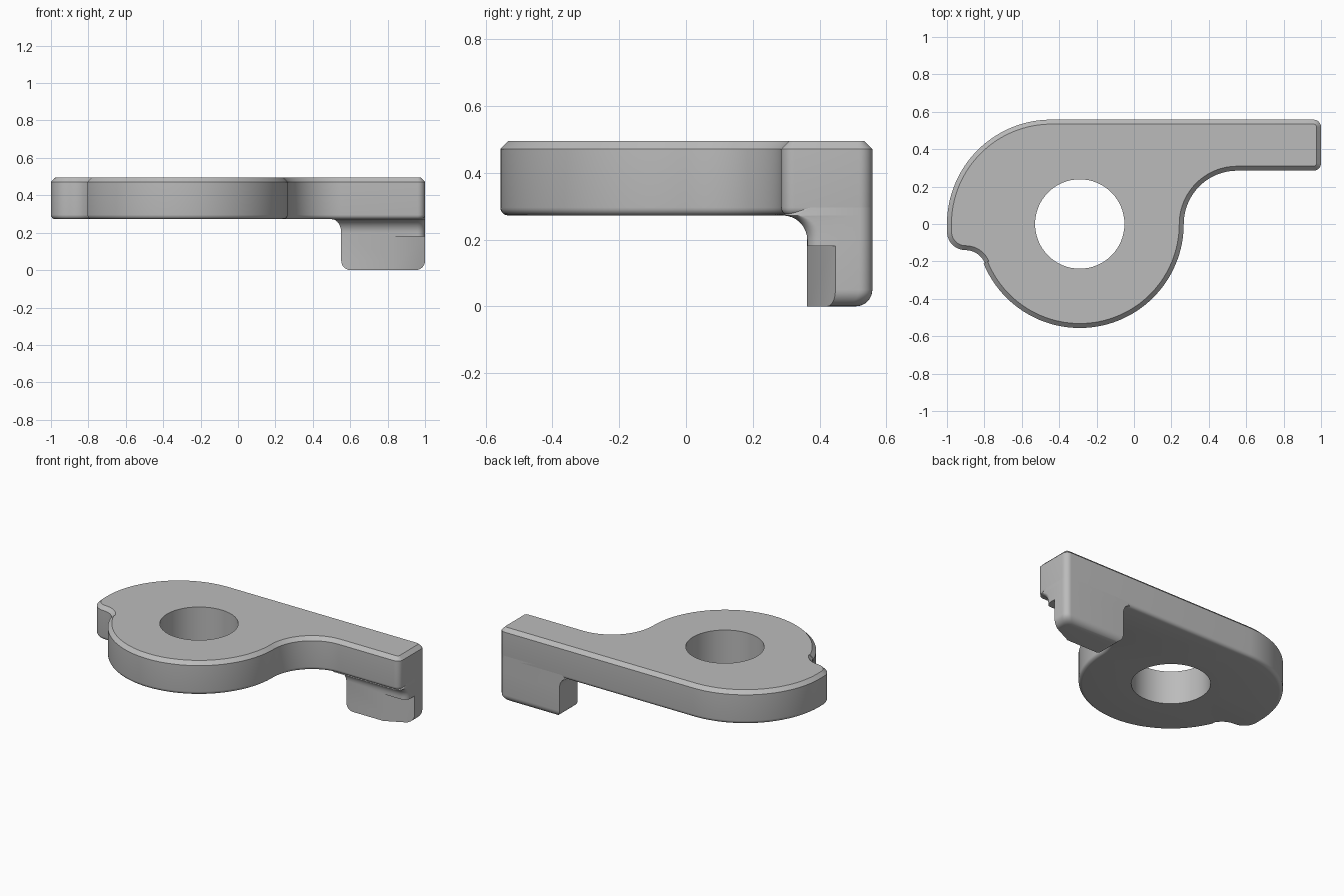
import bpy
import bmesh
from math import radians, sin, cos

default = bpy.data.objects.get("Cube")
if default:
    bpy.data.objects.remove(default, do_unlink=True)

grey = bpy.data.materials.new("Grey metal")
grey.use_nodes = True
grey.diffuse_color = (0.5, 0.5, 0.5, 1)
grey.node_tree.nodes["Principled BSDF"].inputs["Base Color"].default_value = (0.5, 0.5, 0.5, 1)

BOTTOM, TOP, EDGE = 0.272, 0.495, 0.024   # plate heights and edge break
CORNER = 0.04                             # arm corner radius
BACK = 0.558


def arc(cx, cy, r, start, end, steps):
    angles = [radians(start + (end - start) * i / steps) for i in range(steps + 1)]
    return [(cx + r * cos(a), cy + r * sin(a)) for a in angles]


def outline(d):
    """Plate outline moved inwards by d: convex arcs shrink, concave arcs grow."""
    return (arc(1 - CORNER, BACK - CORNER, CORNER - d, 0, 90, 8)
            + arc(-0.442, 0, BACK - d, 90, 180, 32)
            + arc(-0.9, -0.04, 0.1 - d, 180, 270, 12)
            + arc(-0.9, -0.25, 0.11 + d, 90, 22.3, 10)
            + arc(-0.29, 0, 0.556 - d, 202.3, 360, 56)
            + arc(0.551, 0, 0.285 + d, 180, 90, 28)
            + arc(1 - CORNER, 0.285 + CORNER, CORNER - d, 270, 360, 8))


def loft(bm, rings):
    """Skin closed rings of (points, height); return the vertex rings."""
    loops = [[bm.verts.new((x, y, z)) for x, y in pts] for pts, z in rings]
    for low, high in zip(loops, loops[1:]):
        for i in range(len(low)):
            j = (i + 1) % len(low)
            bm.faces.new((low[i], low[j], high[j], high[i]))
    return loops


def ring_edges(bm, ring):
    return [bm.edges.get((a, b)) for a, b in zip(ring, ring[1:] + ring[:1])]


def finish(name, bm):
    bmesh.ops.remove_doubles(bm, verts=bm.verts, dist=0.0002)
    bmesh.ops.recalc_face_normals(bm, faces=bm.faces)
    mesh = bpy.data.meshes.new(name)
    bm.to_mesh(mesh)
    bm.free()
    mesh.materials.append(grey)
    obj = bpy.data.objects.new(name, mesh)
    bpy.context.collection.objects.link(obj)
    return obj


def activate(obj):
    bpy.ops.object.select_all(action='DESELECT')
    obj.select_set(True)
    bpy.context.view_layer.objects.active = obj


def smooth(obj):
    activate(obj)
    bpy.ops.object.shade_smooth_by_angle(angle=radians(30))


# Plate with rounded lower edge, chamfered upper edge and a plain bore
bm = bmesh.new()
rings = []
for i in range(6):
    a = radians(18 * i)
    rings.append((outline(EDGE * (1 - sin(a))), BOTTOM + EDGE * (1 - cos(a))))
rings += [(outline(0), TOP - EDGE), (outline(EDGE), TOP)]
outer = loft(bm, rings)
hole = arc(-0.29, 0, 0.239, 0, 360, 64)[:-1]
bore = loft(bm, [(hole, BOTTOM), (hole, TOP)])
for k in (0, -1):
    bmesh.ops.triangle_fill(bm, use_beauty=True,
                            edges=ring_edges(bm, outer[k]) + ring_edges(bm, bore[k]))
smooth(finish("plate", bm))


# Hooked leg: rounded foot below, fillet flaring into the plate above
def section(cut, flare_x=0, flare_y=0):
    x0, x1 = 0.552 + cut - flare_x, 1 - cut
    y0, y1 = 0.363 - flare_y, BACK - cut
    return ([(x0, y1), (x0, y0)]
            + arc(x1 - CORNER, y0 + CORNER, CORNER, 270, 360, 8)
            + arc(x1 - CORNER, y1 - CORNER, CORNER, 0, 90, 8))


FOOT, FX, FY = 0.05, 0.05, 0.073
rings = []
for i in range(9):
    a = radians(90 * i / 8)
    rings.append((section(FOOT * (1 - sin(a))), FOOT * (1 - cos(a))))
for i in range(9):
    a = radians(90 * i / 8)
    rings.append((section(0, FX * (1 - cos(a)), FY * (1 - cos(a))), BOTTOM - FY * (1 - sin(a))))
rings.append((section(0), BOTTOM + 0.04))
bm = bmesh.new()
loops = loft(bm, rings)
bm.faces.new(loops[0])
bm.faces.new(loops[-1])
leg = finish("hooked_leg", bm)

# Slanted notch under the free corner of the leg
wedge = [(0.725, 0.314), (1.1, 0.496), (1.1, 0.2), (0.725, 0.2)]
bm = bmesh.new()
loops = loft(bm, [(wedge, -0.1), (wedge, 0.181)])
bm.faces.new(loops[0])
bm.faces.new(loops[1])
cutter = finish("notch_cutter", bm)
cutter.hide_render = True
mod = leg.modifiers.new("notch", 'BOOLEAN')
mod.operation = 'DIFFERENCE'
mod.solver = 'EXACT'
mod.object = cutter
activate(leg)
bpy.ops.object.modifier_apply(modifier=mod.name)
bpy.data.objects.remove(cutter, do_unlink=True)
smooth(leg)
